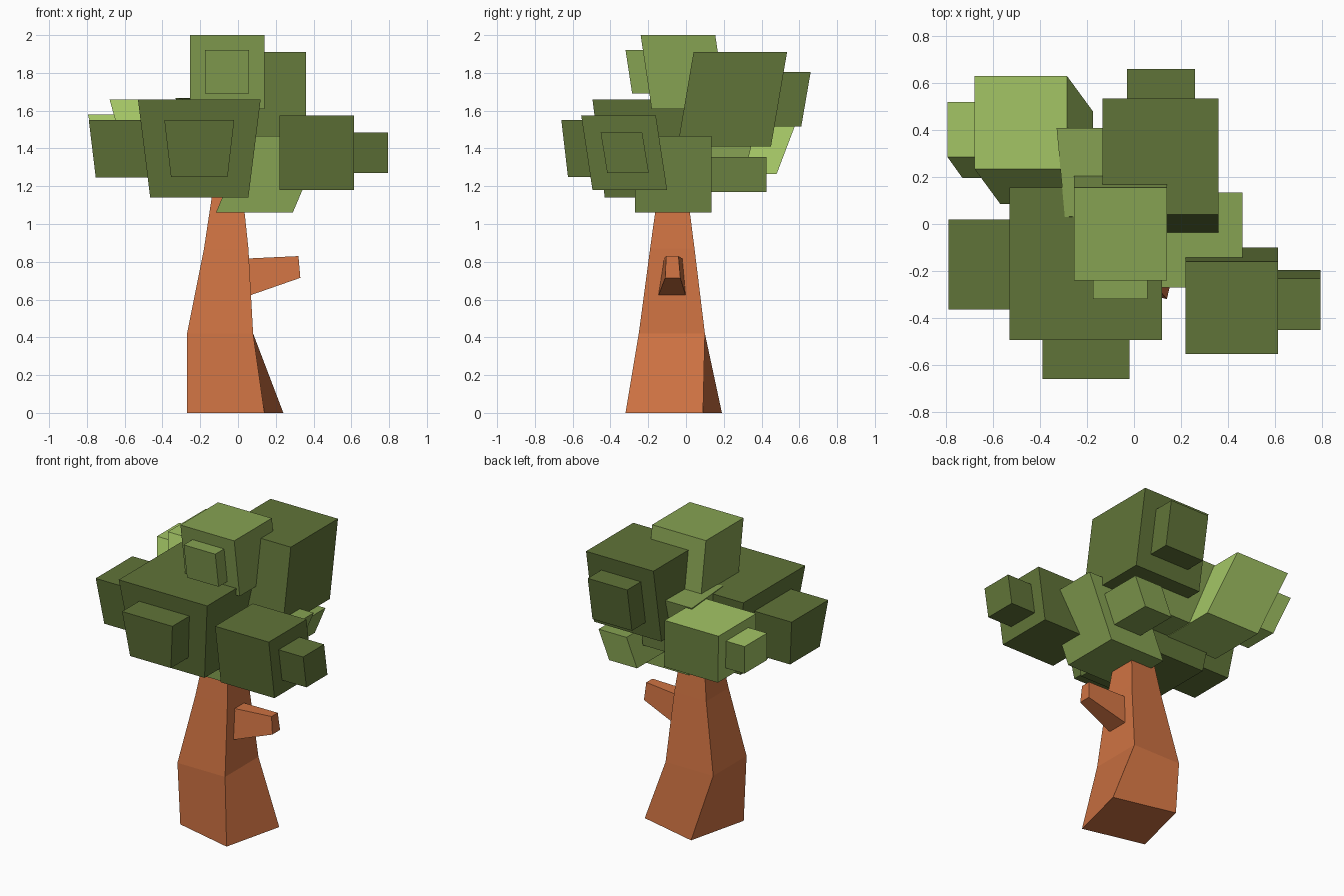
import bpy, bmesh

if "Cube" in bpy.data.objects:
    bpy.data.objects.remove(bpy.data.objects["Cube"])


def material(name, rgb):
    m = bpy.data.materials.new(name)
    m.diffuse_color = (*rgb, 1)
    m.use_nodes = True
    m.node_tree.nodes["Principled BSDF"].inputs["Base Color"].default_value = m.diffuse_color
    return m


BARK = material("bark", (0.62, 0.17, 0.055))
DARK = material("dark_leaf", (0.118, 0.175, 0.04))
MID = material("mid_leaf", (0.24, 0.36, 0.085))
LIGHT = material("light_leaf", (0.37, 0.56, 0.13))


def loft(name, rings, mat):
    """Closed flat-faced solid through four-cornered rings."""
    bm = bmesh.new()
    rows = [[bm.verts.new(p) for p in ring] for ring in rings]
    for a, b in zip(rows, rows[1:]):
        for i in range(4):
            j = (i + 1) % 4
            bm.faces.new((a[i], a[j], b[j], b[i]))
    bm.faces.new(rows[0])
    bm.faces.new(rows[-1])
    bmesh.ops.recalc_face_normals(bm, faces=bm.faces)
    me = bpy.data.meshes.new(name)
    bm.to_mesh(me)
    bm.free()
    me.materials.append(mat)
    ob = bpy.data.objects.new(name, me)
    bpy.context.collection.objects.link(ob)


def rect(x0, x1, y0, y1, z):
    return [(x0, y0, z), (x1, y0, z), (x1, y1, z), (x0, y1, z)]


def leaf(name, mat, top, z0, z1, shift=(0, 0), inset=0):
    """Leaf block: top rectangle, bottom shifted and/or shrunk."""
    x0, x1, y0, y1 = top
    sx, sy = shift
    low = rect(x0 + sx + inset, x1 + sx - inset, y0 + sy + inset, y1 + sy - inset, z0)
    loft(name, [low, rect(*top, z1)], mat)


# trunk with twisted foot
foot = [(-0.27, -0.22, 0), (0.14, -0.32, 0), (0.24, 0.09, 0), (-0.17, 0.19, 0)]
loft("trunk", [foot,
               rect(-0.27, 0.08, -0.25, 0.10, 0.42),
               rect(-0.18, 0.055, -0.19, 0.045, 0.87),
               rect(-0.115, 0.01, -0.13, -0.01, 1.3)], BARK)

# side branch
loft("branch", [
    [(0.0, -0.155, 0.60), (0.0, 0.005, 0.60), (0.0, -0.015, 0.815), (0.0, -0.12, 0.815)],
    [(0.33, -0.11, 0.715), (0.33, -0.03, 0.715), (0.32, -0.04, 0.83), (0.32, -0.105, 0.83)],
], BARK)

# front cluster
leaf("front_leaves", DARK, (-0.53, 0.12, -0.495, 0.155), 1.14, 1.66, inset=0.065)
leaf("front_leaves_knob", DARK, (-0.39, -0.02, -0.66, -0.29), 1.25, 1.55, inset=0.035)
leaf("front_leaves_left_knob", DARK, (-0.79, -0.40, -0.365, 0.02), 1.245, 1.55, inset=0.037)

# crown cluster
leaf("crown_leaves", MID, (-0.255, 0.14, -0.24, 0.155), 1.61, 2.0, (0, 0.058))
leaf("crown_leaves_knob", MID, (-0.175, 0.057, -0.32, -0.09), 1.69, 1.92, (0, 0.035))

# back cluster
leaf("back_leaves", DARK, (-0.135, 0.36, 0.04, 0.535), 1.41, 1.91, (0, -0.085))
leaf("back_leaves_knob", DARK, (-0.03, 0.26, 0.37, 0.66), 1.515, 1.805, (0, -0.05))

# right cluster
leaf("right_leaves", DARK, (0.22, 0.615, -0.555, -0.16), 1.18, 1.575, (0, 0.06))
leaf("right_leaves_knob", DARK, (0.575, 0.795, -0.452, -0.232), 1.27, 1.485, (0, 0.035))

# low cluster leaning right
leaf("low_leaves", MID, (0.055, 0.462, -0.27, 0.135), 1.06, 1.465, (-0.172, 0))
leaf("low_leaves_knob", MID, (0.14, 0.345, 0.06, 0.425), 1.17, 1.355, (-0.078, 0))

# left back cluster
leaf("left_leaves", LIGHT, (-0.68, -0.285, 0.235, 0.63), 1.265, 1.66, (0.11, -0.15))
leaf("left_leaves_knob", LIGHT, (-0.795, -0.56, 0.285, 0.52), 1.35, 1.58, (0.063, -0.088))

# inner block, slightly turned
top = [(-0.295, 0.03, 1.663), (0.10, 0.05, 1.663), (0.07, 0.41, 1.668), (-0.33, 0.41, 1.668)]
loft("inner_leaves", [[(x + 0.03, y - 0.1, 1.27) for x, y, z in top], top], MID)
